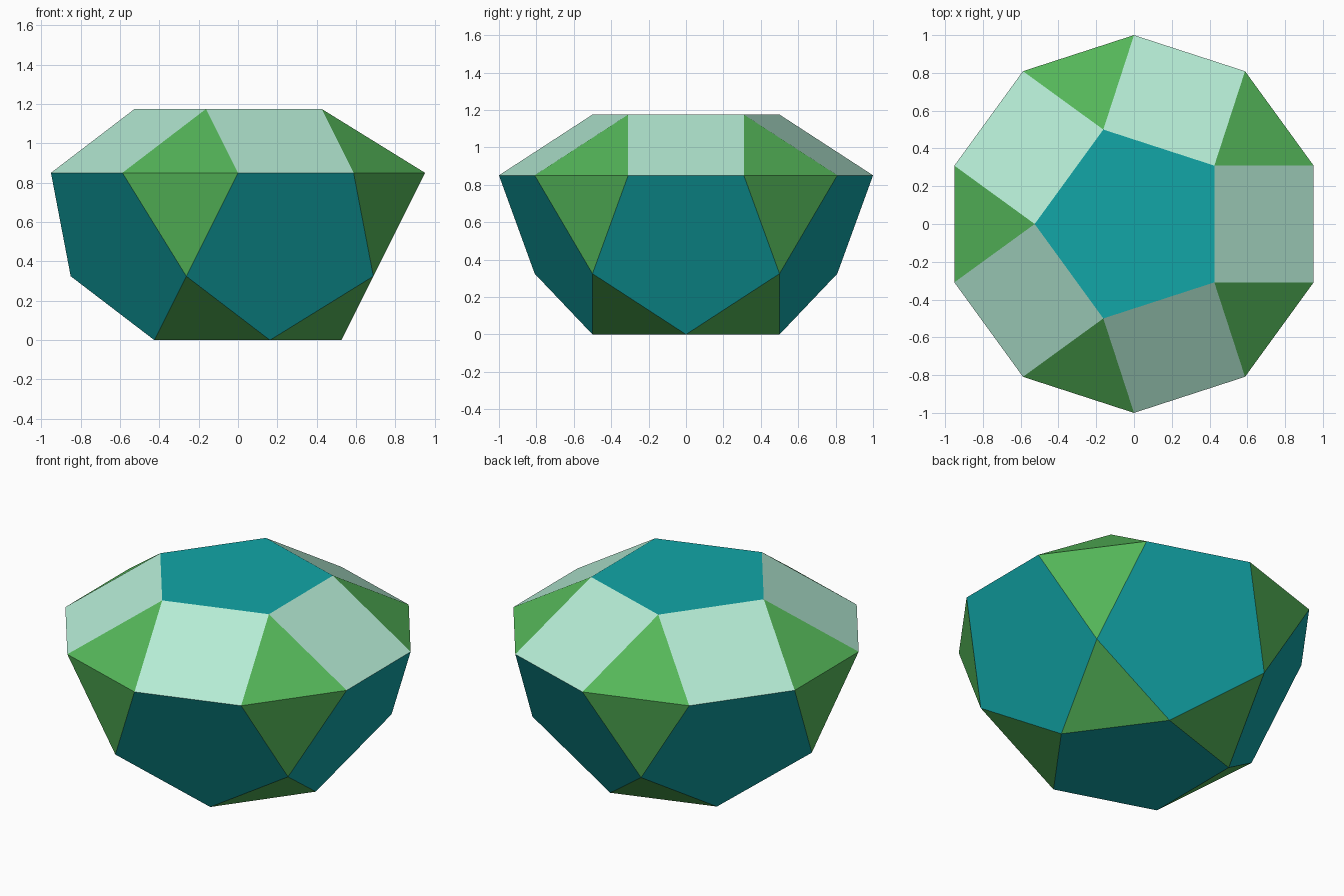
import bpy, bmesh
from math import sin, cos, radians, sqrt

if "Cube" in bpy.data.objects:
    bpy.data.objects.remove(bpy.data.objects["Cube"])

# Decagon circumradius 1; the rest follows from equal edges
PHI = (1 + sqrt(5)) / 2
EDGE = 1 / PHI
R_PENT = EDGE / (2 * sin(radians(36)))
R_MID = R_PENT * PHI
Z_MID = 0.3249
Z_WAIST = 0.8507
Z_TOP = 1.1756


def material(name, rgb):
    mat = bpy.data.materials.new(name)
    mat.diffuse_color = (*rgb, 1)
    mat.use_nodes = True
    mat.node_tree.nodes["Principled BSDF"].inputs["Base Color"].default_value = mat.diffuse_color
    return mat


def ring(bm, n, radius, z, start):
    for i in range(n):
        a = radians(start + 360 * i / n)
        bm.verts.new((radius * cos(a), radius * sin(a), z))


# Rings of corners: base, lower belt, waist, top
bm = bmesh.new()
ring(bm, 5, R_PENT, 0, 0)
ring(bm, 5, R_MID, Z_MID, 36)
ring(bm, 10, 1, Z_WAIST, 18)
ring(bm, 5, R_PENT, Z_TOP, 36)

# Convex skin, with coplanar triangles merged into flat polygons
bmesh.ops.convex_hull(bm, input=bm.verts[:])
bmesh.ops.dissolve_limit(bm, angle_limit=radians(2), verts=bm.verts[:], edges=bm.edges[:])
bmesh.ops.recalc_face_normals(bm, faces=bm.faces[:])

# Colour by number of sides: triangles, squares, pentagons
for f in bm.faces:
    f.material_index = min(len(f.verts), 5) - 3
    f.smooth = False

mesh = bpy.data.meshes.new("faceted_solid")
bm.to_mesh(mesh)
bm.free()
for name, rgb in (("green_triangles", (0.09, 0.47, 0.10)),
                  ("mint_squares", (0.46, 0.83, 0.66)),
                  ("teal_pentagons", (0.006, 0.38, 0.39))):
    mesh.materials.append(material(name, rgb))
solid = bpy.data.objects.new("faceted_solid", mesh)
bpy.context.collection.objects.link(solid)
